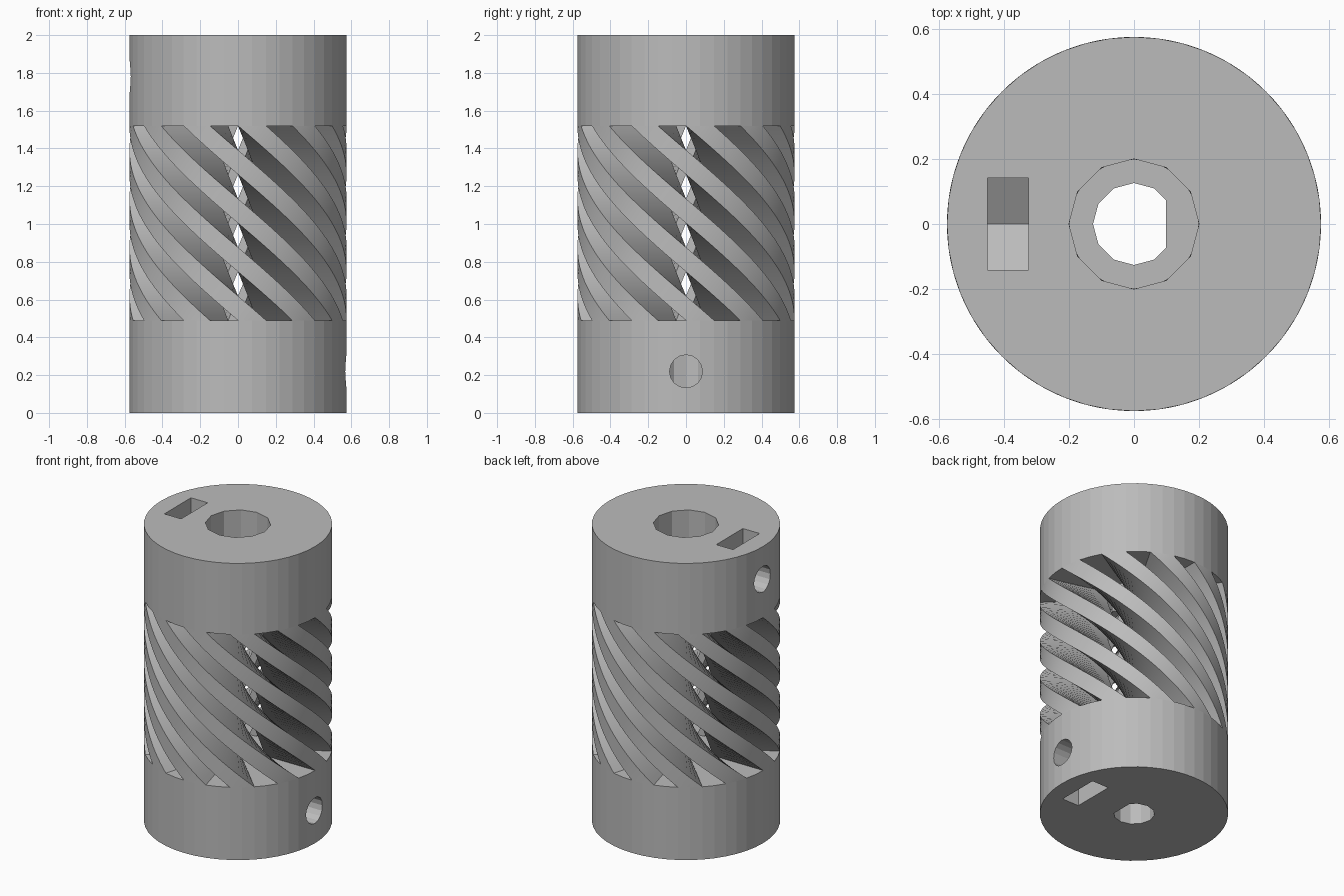
import bpy, bmesh, math
from mathutils import Matrix, Vector

if "Cube" in bpy.data.objects:
    bpy.data.objects.remove(bpy.data.objects["Cube"])

R, LOW, HIGH, TOP = 0.575, 0.49, 1.52, 2.0
TWIST, FINS, SLICES = math.radians(-120), 12, 40
SCREW_Z = 0.22

grey = bpy.data.materials.new("plain grey")
grey.use_nodes = True
grey.diffuse_color = (0.5, 0.5, 0.5, 1)
grey.node_tree.nodes["Principled BSDF"].inputs["Base Color"].default_value = (0.5, 0.5, 0.5, 1)


def make_object(name, bm):
    bmesh.ops.recalc_face_normals(bm, faces=bm.faces)
    mesh = bpy.data.meshes.new(name)
    bm.to_mesh(mesh)
    bm.free()
    mesh.materials.append(grey)
    obj = bpy.data.objects.new(name, mesh)
    bpy.context.collection.objects.link(obj)
    return obj


def circle(radius, sides):
    return [(radius * math.cos(math.tau * i / sides), radius * math.sin(math.tau * i / sides))
            for i in range(sides)]


def prism(name, outline, start, end, along_x=False):
    """Extrude an outline along z, or a (y, z) outline along x."""
    bm = bmesh.new()
    place = (lambda a, b, t: (t, a, b)) if along_x else (lambda a, b, t: (a, b, t))
    face = bm.faces.new([bm.verts.new(place(a, b, start)) for a, b in outline])
    moved = bmesh.ops.extrude_face_region(bm, geom=[face])["geom"]
    shift = Vector(place(0, 0, end - start))
    bmesh.ops.translate(bm, vec=shift, verts=[v for v in moved if isinstance(v, bmesh.types.BMVert)])
    return make_object(name, bm)


def carve(obj, cutter):
    cutter.hide_render = True
    mod = obj.modifiers.new("cut", "BOOLEAN")
    mod.operation, mod.solver, mod.object = "DIFFERENCE", "EXACT", cutter
    bpy.context.view_layer.objects.active = obj
    bpy.ops.object.modifier_apply(modifier=mod.name)
    bpy.data.objects.remove(cutter)


def collar(name, height, bore):
    """Clamping collar with shaft bore, nut trap and set screw hole on its +x side."""
    obj = prism(name, circle(R, 48), 0, height)
    carve(obj, prism("bore_cutter", bore, -0.1, height + 0.1))
    half = 0.142
    rise = half / math.sqrt(3)
    trap = [(-half, -0.1), (half, -0.1), (half, SCREW_Z + rise),
            (0, SCREW_Z + 2 * rise), (-half, SCREW_Z + rise)]
    carve(obj, prism("nut_cutter", trap, 0.325, 0.45, True))
    screw = [(y, z + SCREW_Z) for y, z in circle(0.087, 16)]
    carve(obj, prism("screw_cutter", screw, 0, R + 0.1, True))
    return obj


# Lower collar has a D-shaped bore, the upper one a wider round bore
flat_x = 0.098
d_bore = []
for x, y in circle(0.126, 12):
    if x <= flat_x:
        d_bore.append((x, y))
    elif y != 0:
        d_bore.append((flat_x, y + math.copysign(0.01, y)))
collar("lower_collar", LOW, d_bore)
upper = collar("upper_collar", TOP - HIGH, circle(0.2, 12))
upper.data.transform(Matrix.Translation((0, 0, TOP)) @ Matrix.Rotation(math.pi, 4, "Y"))

# Twisted wedge fins that form the flexible middle
bm = bmesh.new()
pitch = math.tau / FINS
section = [(0.2, 0), (R, 0), (R, pitch / 4), (R, pitch / 2), (0.2, pitch / 2)]
for fin in range(FINS):
    rings = []
    for s in range(SLICES + 1):
        t = s / SLICES
        turn = fin * pitch + TWIST * t
        rings.append([bm.verts.new((r * math.cos(a + turn), r * math.sin(a + turn),
                                    LOW + (HIGH - LOW) * t)) for r, a in section])
    for low, high in zip(rings, rings[1:]):
        for i in range(len(section)):
            j = (i + 1) % len(section)
            bm.faces.new((low[i], low[j], high[j], high[i]))
    bm.faces.new(rings[0])
    bm.faces.new(rings[-1])
fins = make_object("helical_fins", bm)

# Soft shading across the fins, crisp along their edges
bpy.ops.object.select_all(action="DESELECT")
fins.select_set(True)
bpy.context.view_layer.objects.active = fins
bpy.ops.object.shade_smooth_by_angle(angle=math.radians(25))
